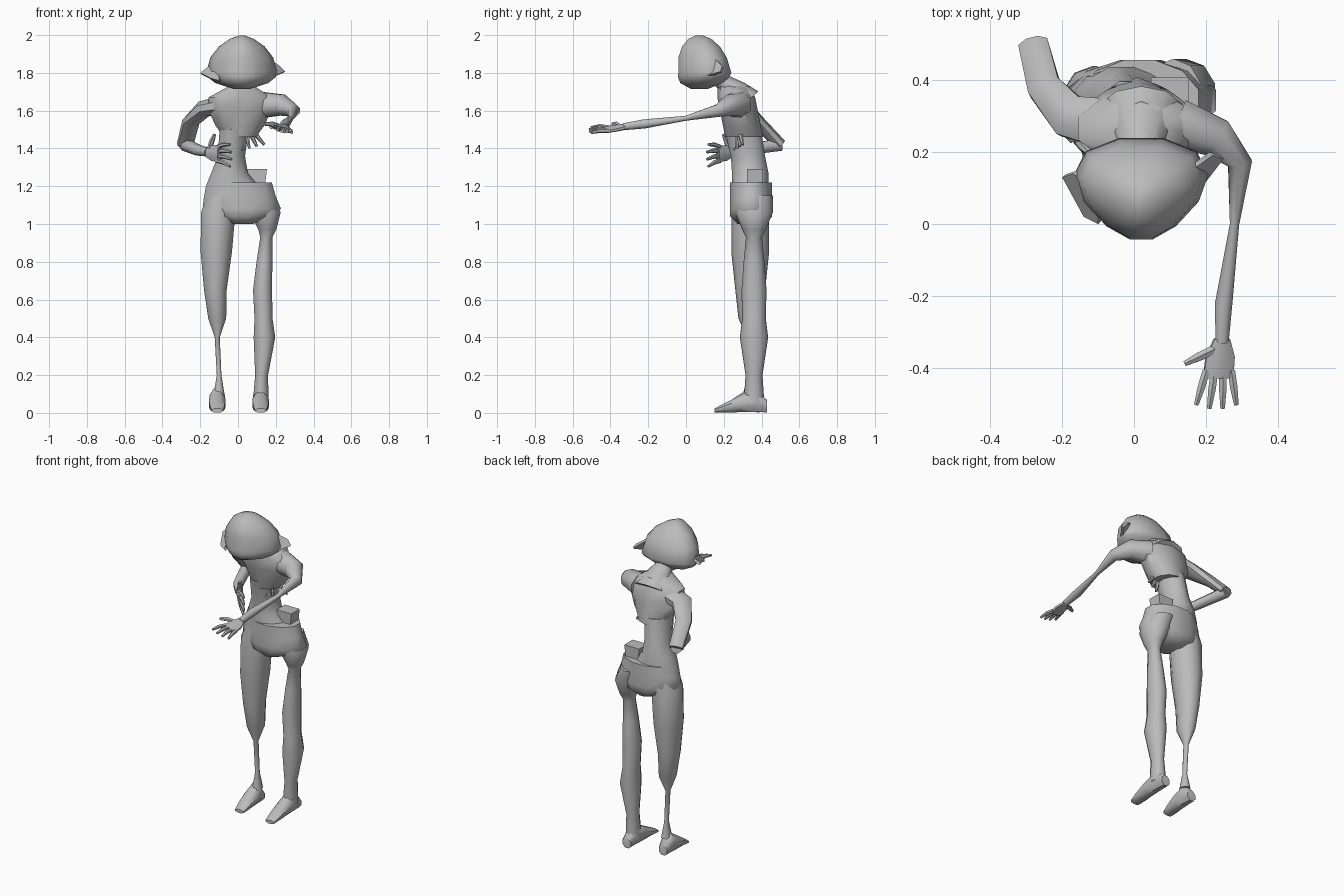
import bpy
import bmesh
from math import cos, sin, pi, radians, sqrt
from mathutils import Vector

default_cube = bpy.data.objects.get("Cube")
if default_cube:
    bpy.data.objects.remove(default_cube)

grey = bpy.data.materials.new("plain grey")
grey.use_nodes = True
tone = (0.5, 0.5, 0.5, 1)
grey.diffuse_color = tone
grey.node_tree.nodes["Principled BSDF"].inputs["Base Color"].default_value = tone


def finish(name, bm):
    """Turn a bmesh into a shaded, coloured object."""
    bmesh.ops.recalc_face_normals(bm, faces=bm.faces)
    mesh = bpy.data.meshes.new(name)
    bm.to_mesh(mesh)
    bm.free()
    mesh.materials.append(grey)
    part = bpy.data.objects.new(name, mesh)
    bpy.context.collection.objects.link(part)
    bpy.ops.object.select_all(action="DESELECT")
    part.select_set(True)
    bpy.context.view_layer.objects.active = part
    bpy.ops.object.shade_smooth_by_angle(angle=radians(50))


def oval(centre, across, rise, sides, flare=0):
    """Closed loop of points; flare widens the side towards the rise axis."""
    angles = [2 * pi * (i + 0.5) / sides for i in range(sides)]
    return [centre + across * cos(a) * (1 + flare * sin(a)) + rise * sin(a) for a in angles]


def skin(name, loops):
    """Bridge a series of equal point loops and cap both ends."""
    bm = bmesh.new()
    rings = [[bm.verts.new(point) for point in loop] for loop in loops]
    count = len(rings[0])
    for lower, upper in zip(rings, rings[1:]):
        for i in range(count):
            j = (i + 1) % count
            bm.faces.new((lower[i], lower[j], upper[j], upper[i]))
    bm.faces.new(rings[0])
    bm.faces.new(rings[-1])
    finish(name, bm)


def column(name, rows, depth, shift=0, sides=10):
    """Stack level ovals along the body axis; each row is height, x, half width."""
    loops = []
    for z, x, width in rows:
        lean = max(0, z - 1.3) * 0.2
        centre = Vector((x, 0.34 + shift - lean, z))
        across = Vector((width, 0, 0))
        rise = Vector((0, min(width * 1.25, depth), 0))
        loops.append(oval(centre, across, rise, sides))
    skin(name, loops)


def sweep(name, stations, flat=1.0, sides=8):
    """Run an oval along a path; each station is a point and a radius."""
    points = [Vector(station[:3]) for station in stations]
    last = len(points) - 1
    loops = []
    for i, point in enumerate(points):
        radius = stations[i][-1]
        along = points[min(i + 1, last)] - points[max(i - 1, 0)]
        across = along.cross(Vector((0, 0, 1))).normalized()
        rise = across.cross(along).normalized()
        loops.append(oval(point, across * radius, rise * radius * flat, sides))
    skin(name, loops)


def finger(name, root, tip, thick=0.012):
    """Tapered finger with a slightly raised knuckle."""
    knuckle = root.lerp(tip, 0.5) + Vector((0, 0, thick / 2))
    sweep(name, [(*root, thick), (*knuckle, thick), (*tip, thick * 0.6)], sides=6)


def hand(side, wrist, forward, thumbward):
    """Palm, four spread fingers and a thumb."""
    wrist = Vector(wrist)
    forward = Vector(forward).normalized()
    thumbward = Vector(thumbward).normalized()
    normal = forward.cross(thumbward).normalized()
    palm = []
    for reach, half_width in ((0, 0.024), (0.05, 0.044), (0.11, 0.046)):
        palm.append(oval(wrist + forward * reach, thumbward * half_width, normal * 0.016, 8))
    skin(side + "_palm", palm)
    for i in range(4):
        offset = (i - 1.5) * 0.024
        length = 0.2 - 0.01 * abs(i - 1.5)
        root = wrist + forward * 0.09 + thumbward * offset
        tip = wrist + forward * length + thumbward * offset * 1.6 - normal * 0.01
        finger(side + "_finger", root, tip)
    root = wrist + forward * 0.03 + thumbward * 0.02
    tip = wrist + forward * 0.07 + thumbward * 0.1
    finger(side + "_thumb", root, tip, thick=0.014)


def foot(name, x, heel, toe):
    """Foot with a low heel, rising to the ankle and falling to a flat toe."""
    loops = []
    for t in (0, 0.25, 0.5, 0.8, 1):
        height = min(0.012 + 0.075 * (1 - t), 0.035 + 0.15 * t)
        centre = Vector((x, heel + (toe - heel) * t, height))
        half_width = 0.032 + 0.06 * t * (1 - t)
        loops.append(oval(centre, Vector((half_width, 0, 0)), Vector((0, 0, height)), 8))
    skin(name, loops)


def flap(name, corners, thick=0.015):
    """Thin lock of hair extruded from an outline."""
    bm = bmesh.new()
    face = bm.faces.new([bm.verts.new(corner) for corner in corners])
    face.normal_update()
    push = face.normal * thick
    extruded = bmesh.ops.extrude_face_region(bm, geom=[face])["geom"]
    moved = [item for item in extruded if isinstance(item, bmesh.types.BMVert)]
    bmesh.ops.translate(bm, verts=moved, vec=push)
    finish(name, bm)


# Head: a dome of hair above, a shallower jaw below
head_loops = []
for t in (-0.95, -0.6, -0.25, 0, 0.4, 0.7, 0.9, 0.99):
    rise = 0.2 if t > 0 else 0.09
    centre = Vector((0.02, 0.1 - 0.03 * abs(t), 1.8 + rise * t))
    width = Vector((0.18 * (1 - t * t) ** 0.65, 0, 0))
    depth = Vector((0, 0.145 * sqrt(1 - t * t), 0))
    head_loops.append(oval(centre, width, depth, 12, flare=0.3))
skin("head", head_loops)
flap("right_hair_lock", [(-0.1, 0, 1.76), (-0.14, 0.02, 1.77), (-0.2, 0.13, 1.8),
                         (-0.17, 0.14, 1.82), (-0.1, 0.1, 1.88)])
flap("left_hair_lock", [(0.14, 0.06, 1.76), (0.24, 0.19, 1.8), (0.21, 0.2, 1.83), (0.14, 0.15, 1.88)])

# Neck leaning forward out of sloping shoulders
sweep("neck", [(0.02, 0.31, 1.64, 0.12), (0.02, 0.26, 1.7, 0.085),
               (0.02, 0.2, 1.75, 0.055), (0.02, 0.13, 1.81, 0.06)], flat=0.8, sides=10)

# Torso: chest over a narrow, torn waist, running into the hips
column("chest", [(1.46, 0.01, 0.09), (1.52, 0.01, 0.135), (1.6, 0.01, 0.175),
                 (1.67, 0.01, 0.175), (1.73, 0.02, 0.07)], depth=0.1)
column("waist", [(1.12, -0.01, 0.18), (1.2, -0.03, 0.145), (1.27, -0.045, 0.1),
                 (1.36, -0.035, 0.075), (1.5, -0.02, 0.08)], depth=0.1, sides=12)
column("pelvis", [(1, 0.02, 0.06), (1.04, 0.02, 0.17), (1.08, 0.02, 0.215), (1.15, 0.01, 0.195),
                  (1.22, 0.015, 0.17)], depth=0.115, shift=0.005, sides=12)

# Bare hip bone and strips hanging from the ribs
column("hip_bone", [(1.2, 0.1, 0.06), (1.29, 0.1, 0.075)], depth=0.06, shift=0.025, sides=4)
for i in range(5):
    root = Vector((0.02 + 0.01 * i, 0.28, 1.5))
    hang = Vector((0.03 * i - 0.04, 0.015 * i - 0.04, 0.01 * i - 0.12))
    finger("rib_strip", root, root + hang)

# Right leg worn to the bone below the knee, left leg eaten away at the thigh
column("right_leg", [(0.1, -0.1, 0.03), (0.2, -0.1, 0.013), (0.4, -0.11, 0.014), (0.5, -0.11, 0.05),
                     (0.65, -0.12, 0.063), (0.85, -0.115, 0.087), (1.06, -0.105, 0.096),
                     (1.18, -0.08, 0.07)], depth=0.1)
column("left_leg", [(0.05, 0.12, 0.044), (0.2, 0.125, 0.036), (0.4, 0.14, 0.06), (0.5, 0.135, 0.05),
                    (0.65, 0.13, 0.053), (0.8, 0.14, 0.044), (0.93, 0.15, 0.034),
                    (0.97, 0.155, 0.05), (1.06, 0.145, 0.085), (1.15, 0.11, 0.08)],
       depth=0.1, shift=0.02)
foot("left_foot", 0.12, heel=0.43, toe=0.15)
foot("right_foot", -0.11, heel=0.39, toe=0.17)

# Left arm reaching forward
sweep("left_arm", [(0.12, 0.28, 1.63, 0.075), (0.23, 0.24, 1.63, 0.06), (0.295, 0.17, 1.6, 0.036),
                   (0.28, 0, 1.56, 0.014), (0.25, -0.22, 1.53, 0.026), (0.245, -0.33, 1.515, 0.02)])
hand("left", wrist=(0.245, -0.32, 1.515), forward=(-0.1, -1, -0.15), thumbward=(-1, 0, 0.25))

# Right arm bent back, with the hand held over the belly
sweep("right_arm", [(-0.08, 0.28, 1.63, 0.075), (-0.18, 0.3, 1.61, 0.065), (-0.25, 0.38, 1.54, 0.05),
                    (-0.28, 0.5, 1.42, 0.045)], flat=0.7)
sweep("right_forearm", [(-0.28, 0.5, 1.42, 0.035), (-0.21, 0.3, 1.39, 0.03), (-0.16, 0.24, 1.38, 0.024)])
hand("right", wrist=(-0.17, 0.25, 1.38), forward=(0.7, -0.8, -0.1), thumbward=(0, 0, 1))
